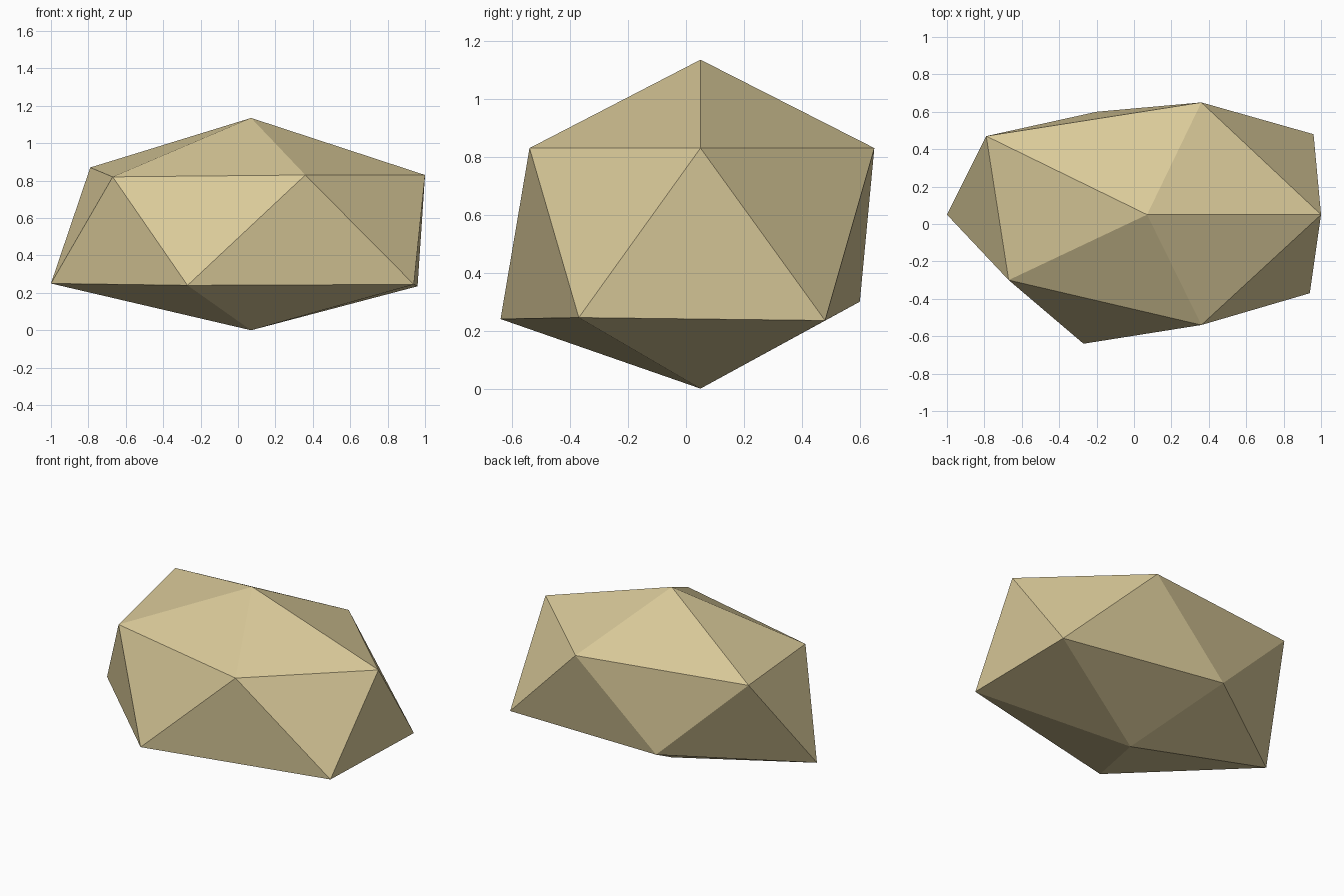
import bpy
import bmesh

default = bpy.data.objects.get("Cube")
if default:
    bpy.data.objects.remove(default, do_unlink=True)

# Sandstone colour
stone = bpy.data.materials.new("sandstone")
stone.use_nodes = True
colour = (0.70, 0.59, 0.32, 1.0)
stone.diffuse_color = colour
bsdf = next(n for n in stone.node_tree.nodes if n.type == "BSDF_PRINCIPLED")
bsdf.inputs["Base Color"].default_value = colour
bsdf.inputs["Roughness"].default_value = 0.9

# Boulder: two staggered rings of five corners between two poles
upper_ring = [(-0.79, 0.47, 0.87), (-0.67, -0.30, 0.82), (0.36, -0.54, 0.83),
              (1.0, 0.05, 0.83), (0.36, 0.65, 0.83)]
lower_ring = [(-1.0, 0.05, 0.25), (-0.27, -0.64, 0.24), (0.94, -0.37, 0.245),
              (0.96, 0.48, 0.235), (-0.20, 0.60, 0.30)]

bm = bmesh.new()
top = bm.verts.new((0.07, 0.05, 1.135))
bottom = bm.verts.new((0.07, 0.05, 0.0))
upper = [bm.verts.new(p) for p in upper_ring]
lower = [bm.verts.new(p) for p in lower_ring]
count = len(upper)
for i in range(count):
    j = (i + 1) % count
    bm.faces.new((top, upper[i], upper[j]))
    bm.faces.new((upper[i], lower[i], upper[j]))
    bm.faces.new((lower[i], lower[j], upper[j]))
    bm.faces.new((bottom, lower[j], lower[i]))
bmesh.ops.recalc_face_normals(bm, faces=bm.faces)

mesh = bpy.data.meshes.new("boulder")
bm.to_mesh(mesh)
bm.free()
mesh.materials.append(stone)
boulder = bpy.data.objects.new("boulder", mesh)
bpy.context.collection.objects.link(boulder)
